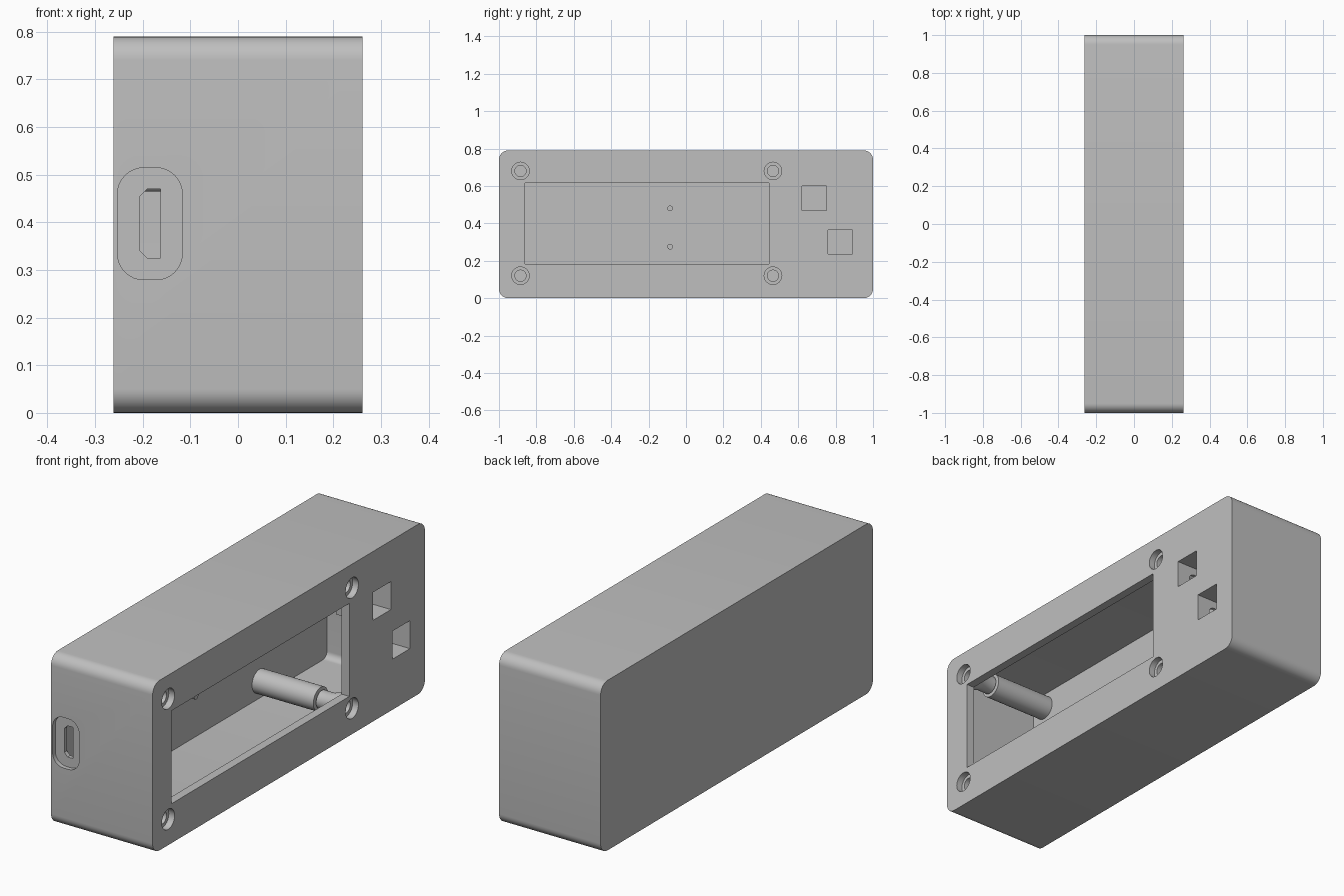
import bpy, bmesh, math
from mathutils import Vector

cube = bpy.data.objects.get("Cube")
if cube:
    bpy.data.objects.remove(cube, do_unlink=True)

GREY = (0.52, 0.52, 0.52, 1.0)
grey = bpy.data.materials.new("plain_grey")
grey.use_nodes = True
grey.diffuse_color = GREY
bsdf = grey.node_tree.nodes["Principled BSDF"]
bsdf.inputs["Base Color"].default_value = GREY
bsdf.inputs["Roughness"].default_value = 0.6

HALF_X, HEIGHT = 0.261, 0.79
MID_Z = HEIGHT / 2
WALL = 0.04
PANEL_IN = HALF_X - WALL       # inner side of the open panel
BACK_IN = -0.215               # inner side of the closed wall
SCREWS = [(y, z) for y in (-0.885, 0.465) for z in (0.12, 0.68)]
BUTTONS = [(0.685, 0.535), (0.825, 0.30)]
BUTTON = 0.13


def to_object(name, bm):
    bmesh.ops.recalc_face_normals(bm, faces=bm.faces)
    mesh = bpy.data.meshes.new(name)
    bm.to_mesh(mesh)
    bm.free()
    mesh.materials.append(grey)
    obj = bpy.data.objects.new(name, mesh)
    bpy.context.scene.collection.objects.link(obj)
    return obj


def smooth(obj):
    obj.data.shade_smooth()
    obj.data.set_sharp_from_angle(angle=math.radians(30))


def rounded(u, v, w, h, r=0.0, steps=8):
    """Outline of a rectangle centred on u, v with rounded corners."""
    if r == 0:
        return [(u + a * w / 2, v + b * h / 2) for a, b in ((1, 1), (-1, 1), (-1, -1), (1, -1))]
    pts = []
    for i, (a, b) in enumerate(((1, 1), (-1, 1), (-1, -1), (1, -1))):
        for k in range(steps + 1):
            t = math.pi / 2 * (i + k / steps)
            p = (u + a * (w / 2 - r) + r * math.cos(t), v + b * (h / 2 - r) + r * math.sin(t))
            if not pts or math.dist(p, pts[-1]) > 1e-5:
                pts.append(p)
    if math.dist(pts[0], pts[-1]) < 1e-5:
        pts.pop()
    return pts


def circle(u, v, r):
    return rounded(u, v, 2 * r, 2 * r, r)


def prism(name, outline, axis, start, end):
    """Extrude an outline along x (outline in y, z) or y (outline in x, z)."""
    bm = bmesh.new()
    place = (lambda u, v: (start, u, v)) if axis == "x" else (lambda u, v: (u, start, v))
    face = bm.faces.new([bm.verts.new(place(u, v)) for u, v in outline])
    out = bmesh.ops.extrude_face_region(bm, geom=[face])
    move = Vector((end - start, 0, 0)) if axis == "x" else Vector((0, end - start, 0))
    bmesh.ops.translate(bm, vec=move, verts=[g for g in out["geom"] if isinstance(g, bmesh.types.BMVert)])
    return to_object(name, bm)


def cut(obj, cutters):
    """Subtract each cutter, then discard it."""
    for cutter in cutters:
        mod = obj.modifiers.new("cut", "BOOLEAN")
        mod.operation, mod.solver, mod.object = "DIFFERENCE", "EXACT", cutter
        bpy.context.view_layer.update()
        graph = bpy.context.evaluated_depsgraph_get()
        mesh = bpy.data.meshes.new_from_object(obj.evaluated_get(graph))
        obj.modifiers.clear()
        obj.data = mesh
        bpy.data.objects.remove(cutter, do_unlink=True)


def lathe(name, profile, y, z, steps=32):
    """Revolve a closed (x, radius) profile about a line along x."""
    bm = bmesh.new()
    rings = []
    for i in range(steps):
        t = 2 * math.pi * i / steps
        rings.append([bm.verts.new((x, y + r * math.cos(t), z + r * math.sin(t))) for x, r in profile])
    n = len(profile)
    for i in range(steps):
        a, b = rings[i], rings[(i + 1) % steps]
        for j in range(n):
            k = (j + 1) % n
            bm.faces.new((a[j], a[k], b[k], b[j]))
    bmesh.ops.remove_doubles(bm, verts=bm.verts, dist=1e-5)
    obj = to_object(name, bm)
    smooth(obj)
    return obj


# Hollow case with a rounded outline
case = prism("case", rounded(0, MID_Z, 2, HEIGHT, 0.05), "x", -HALF_X, HALF_X)
OUT = HALF_X + 0.05
cutters = [
    prism("cavity", rounded(0, MID_Z, 2 - 2 * WALL, HEIGHT - 2 * WALL, 0.03), "x", BACK_IN, PANEL_IN),
    prism("window", rounded(-0.2075, 0.399, 1.305, 0.432), "x", PANEL_IN - 0.05, OUT),
]
# Square button holes and stepped screw holes in the panel
for y, z in BUTTONS:
    cutters.append(prism("button_hole", rounded(y, z, BUTTON, BUTTON), "x", PANEL_IN - 0.05, OUT))
for y, z in SCREWS:
    cutters.append(prism("screw_hole", circle(y, z, 0.03), "x", PANEL_IN - 0.05, OUT))
    cutters.append(prism("screw_seat", circle(y, z, 0.047), "x", HALF_X - 0.03, OUT))
# Socket recess and slot on the front end
cutters.append(prism("socket_recess", rounded(-0.185, 0.397, 0.136, 0.235, 0.055), "y", -1.05, -0.98))
slot = [(-0.163, 0.325), (-0.163, 0.47), (-0.19, 0.47), (-0.207, 0.453), (-0.207, 0.342), (-0.19, 0.325)]
cutters.append(prism("socket_slot", slot, "y", -1.05, -0.9))
cut(case, cutters)
smooth(case)

# Screw posts on the closed wall, with tapered bosses meeting them from the panel
for i, (y, z) in enumerate(SCREWS, 1):
    lathe(f"screw_post_{i}", [(BACK_IN, 0), (BACK_IN, 0.055), (0.10, 0.055), (0.10, 0.033),
                              (-0.05, 0.033), (-0.05, 0)], y, z)
    lathe(f"panel_boss_{i}", [(PANEL_IN, 0.03), (PANEL_IN, 0.062), (0.16, 0.042),
                              (0.105, 0.042), (0.105, 0.03)], y, z)

# Locating pegs on the closed wall
for i, z in enumerate((0.275, 0.48), 1):
    peg = prism(f"locating_peg_{i}", circle(-0.085, z, 0.015), "x", BACK_IN, BACK_IN + 0.06)
    smooth(peg)

# Button wells behind the square holes, each with a round wire passage
for i, (y, z) in enumerate(BUTTONS, 1):
    well = prism(f"button_well_{i}", rounded(y, z, BUTTON + 0.03, BUTTON + 0.03), "x", 0.08, PANEL_IN)
    cut(well, [
        prism("well_inside", rounded(y, z, BUTTON, BUTTON), "x", 0.10, OUT),
        prism("wire_passage", circle(0.165, z, 0.03), "y", y - 0.12, y),
    ])
    smooth(well)
